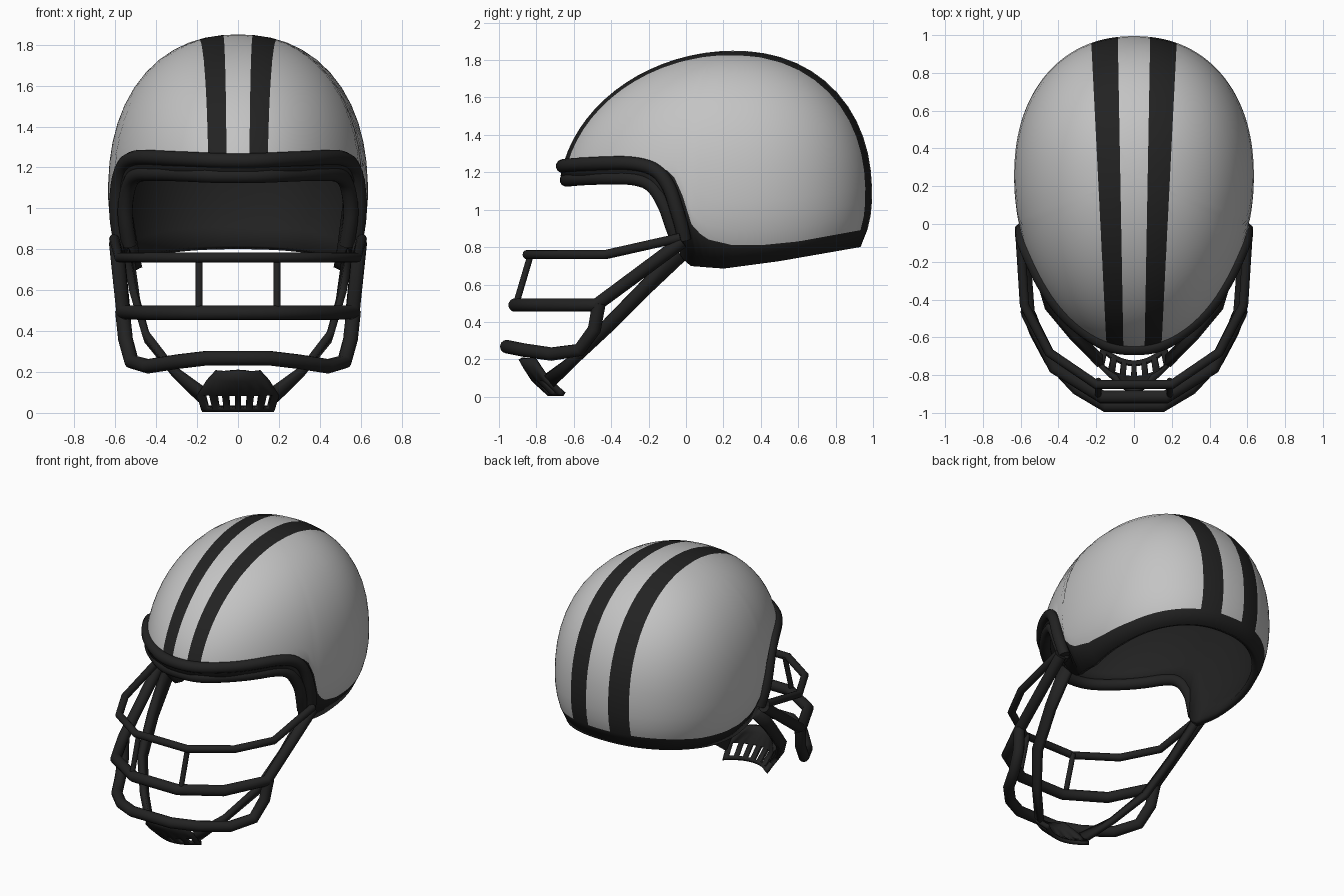
import bpy, bmesh, math
from mathutils import Vector

if "Cube" in bpy.data.objects:
    bpy.data.objects.remove(bpy.data.objects["Cube"])


def material(name, v):
    m = bpy.data.materials.new(name)
    m.diffuse_color = (v, v, v, 1)
    m.use_nodes = True
    m.node_tree.nodes["Principled BSDF"].inputs["Base Color"].default_value = m.diffuse_color
    return m


GREY = material("silver grey", 0.55)
BLACK = material("soft black", 0.016)

# Egg-shaped shell: centre, half width, back / front / up / down radii, roundness powers
CY, CZ, RX, RB, RF, RU, RD = 0.25, 1.08, 0.635, 0.745, 0.93, 0.77, 0.62
P, QB, QF = 2.25, 2.2, 1.95


def shell_point(a, e):
    x, y, z = math.cos(e) * math.sin(a), math.cos(e) * math.cos(a), math.sin(e)
    q = QB if y > 0 else QF
    k = ((abs(x) ** P + abs(z) ** P) ** (q / P) + abs(y) ** q) ** (-1 / q)
    return Vector((RX * x * k, CY + (RB if y > 0 else RF) * y * k,
                   CZ + (RU if z > 0 else RD) * z * k))


def shell_x(y, z):
    q = QB if y > CY else QF
    dy = abs(y - CY) / (RB if y > CY else RF)
    dz = abs(z - CZ) / (RU if z > CZ else RD)
    s = max(0, 1 - dy ** q) ** (P / q) - dz ** P
    return RX * max(0, s) ** (1 / P)


def interp(table, y):
    for (y0, z0), (y1, z1) in zip(table, table[1:]):
        if y <= y1:
            t = max(0, (y - y0) / (y1 - y0))
            return z0 + (z1 - z0) * t
    return table[-1][1]


RIM = [(-.7, 1.18), (-.3, 1.18), (-.2, 1.14), (-.12, 1.0), (-.08, .88), (-.03, .75),
       (.01, .70), (.2, .685), (.5, .725), (.93, .80), (1, .81)]
BAND = [(-.7, 1.25), (-.3, 1.25), (-.15, 1.23), (-.08, 1.2), (-.03, 1.12), (0, 1.0),
        (.03, .92), (.1, .845), (.25, .81), (.4, .81), (.6, .83), (.93, .89), (1, .9)]


def elevation(a, table):
    lo, hi = -0.9, 0.6
    for _ in range(30):
        mid = (lo + hi) / 2
        p = shell_point(a, mid)
        if p.z > interp(table, p.y):
            hi = mid
        else:
            lo = mid
    return hi


def finish(ob, angle=50):
    bpy.ops.object.select_all(action='DESELECT')
    ob.select_set(True)
    bpy.context.view_layer.objects.active = ob
    if ob.type == 'CURVE':
        bpy.ops.object.convert(target='MESH')
    bpy.ops.object.shade_smooth_by_angle(angle=math.radians(angle))


def mesh_object(name, bm, mats):
    me = bpy.data.meshes.new(name)
    bm.to_mesh(me)
    bm.free()
    for m in mats:
        me.materials.append(m)
    ob = bpy.data.objects.new(name, me)
    bpy.context.collection.objects.link(ob)
    return ob


def tube(name, pts, r, smooth=False):
    cu = bpy.data.curves.new(name, 'CURVE')
    cu.dimensions = '3D'
    cu.bevel_depth, cu.bevel_resolution, cu.use_fill_caps = r, 4, True
    sp = cu.splines.new('NURBS' if smooth else 'POLY')
    sp.points.add(len(pts) - 1)
    for p, q in zip(sp.points, pts):
        p.co = (*q, 1)
    if smooth:
        sp.order_u, sp.use_endpoint_u, sp.resolution_u = 3, True, 4
    cu.materials.append(BLACK)
    ob = bpy.data.objects.new(name, cu)
    bpy.context.collection.objects.link(ob)
    finish(ob)
    return ob


def mirrored(half):
    # half path runs from the middle outwards
    return [(-x, y, z) for x, y, z in reversed(half) if x > 1e-4] + half


# Helmet shell: rim row, band row, then rows up to the crown
SEG, ROWS = 128, 16
bm = bmesh.new()
crown = bm.verts.new((0, CY, CZ + RU))
cols = []
for i in range(SEG):
    a = 2 * math.pi * i / SEG
    e0, e1 = elevation(a, RIM), elevation(a, BAND)
    es = [e0] + [e1 + (math.pi / 2 - e1) * k / ROWS for k in range(ROWS)]
    cols.append([bm.verts.new(shell_point(a, e)) for e in es])
for i in range(SEG):
    p, q = cols[i], cols[(i + 1) % SEG]
    for j in range(ROWS):
        bm.faces.new((p[j], q[j], q[j + 1], p[j + 1])).material_index = int(j == 0)
    bm.faces.new((p[-1], q[-1], crown))
bmesh.ops.recalc_face_normals(bm, faces=bm.faces)
if max(bm.faces, key=lambda f: f.calc_center_median().z).normal.z < 0:
    bmesh.ops.reverse_faces(bm, faces=bm.faces)

# Twin stripes cut into the shell, widening towards the back
EDGES = [(.068, .018), (.178, .05)]
for s in (-1, 1):
    for x0, k in EDGES:
        bmesh.ops.bisect_plane(bm, geom=bm.verts[:] + bm.edges[:] + bm.faces[:], dist=.0005,
                               plane_co=(s * x0, 0, 0), plane_no=(s, -k, 0))
for f in bm.faces:
    c = f.calc_center_median()
    lo, hi = (x0 + k * c.y for x0, k in EDGES)
    if lo < abs(c.x) < hi:
        f.material_index = 1
shell = mesh_object("helmet_shell", bm, [GREY, BLACK])
mod = shell.modifiers.new("thickness", 'SOLIDIFY')
mod.thickness, mod.offset = 0.045, -1
mod.material_offset = mod.material_offset_rim = 1
finish(shell)

# Padded rolls round the face opening
outer = [(-.6, 1.24), (-.5, 1.245), (-.4, 1.25), (-.28, 1.25), (-.16, 1.22), (-.09, 1.13),
         (-.05, 1.0), (-.02, .9), (-.01, .84)]
tube("brow_roll", mirrored([(0, -.662, 1.232), (.12, -.65, 1.235)] +
     [(shell_x(y, z), y, z) for y, z in outer]), .037, True)
inner = [(-.58, 1.165), (-.48, 1.17), (-.38, 1.17), (-.28, 1.17), (-.18, 1.14), (-.11, 1.02),
         (-.08, .92), (-.04, .82)]
tube("inner_roll", mirrored([(0, -.642, 1.16), (.12, -.63, 1.16)] +
     [(shell_x(y - .03, z) * .97, y, z) for y, z in inner]), .037, True)

# Face cage bars
tube("upper_bar", mirrored([(.2, -.85, .76), (.45, -.68, .76), (.58, -.43, .76),
     (.605, -.03, .85)]), .025)
tube("middle_bar", mirrored([(.17, -.915, .49), (.42, -.76, .49), (.56, -.48, .49),
     (.595, -.02, .83)]), .036)
tube("lower_bar", mirrored([(.15, -.96, .268), (.3, -.87, .25), (.44, -.72, .228),
     (.52, -.57, .25), (.55, -.49, .36), (.565, -.465, .5)]), .036)

# Chin straps: flat ribbons between a front and a rear edge
FRONT = [(.55, -.06, .80), (.515, -.25, .60), (.455, -.45, .395), (.32, -.61, .22), (.18, -.75, .12)]
REAR = [(.52, -.01, .73), (.495, -.2, .55), (.44, -.4, .35), (.31, -.57, .19), (.18, -.70, .06)]
for s, side in ((-1, "left"), (1, "right")):
    tube(side + "_upright", [(s * .19, -.83, .76), (s * .19, -.91, .49)], .017)
    bm = bmesh.new()
    f, r = ([bm.verts.new((s * x, y, z)) for x, y, z in edge] for edge in (FRONT, REAR))
    for i in range(len(f) - 1):
        bm.faces.new((f[i], f[i + 1], r[i + 1], r[i]))
    strap = mesh_object(side + "_chin_strap", bm, [BLACK])
    mod = strap.modifiers.new("thickness", 'SOLIDIFY')
    mod.thickness, mod.offset = 0.035, 0
    finish(strap)

# Chin cup: curved plate with slots along its lower edge
bm = bmesh.new()
N = 13
rows = [(-.885, .205, .10), (-.86, .16, .145), (-.815, .09, .195), (-.745, .026, .175),
        (-.73, .013, .17)]
grid = []
for y, z, w in rows:
    us = [2 * i / N - 1 for i in range(N + 1)]
    grid.append([bm.verts.new((w * u, y + .08 * u * u, z)) for u in us])
for j in range(len(rows) - 1):
    for i in range(N):
        if j == 2 and i % 2:
            continue
        bm.faces.new((grid[j][i], grid[j][i + 1], grid[j + 1][i + 1], grid[j + 1][i]))
bmesh.ops.recalc_face_normals(bm, faces=bm.faces)
cup = mesh_object("chin_cup", bm, [BLACK])
mod = cup.modifiers.new("thickness", 'SOLIDIFY')
mod.thickness, mod.offset = 0.025, 0
finish(cup)
